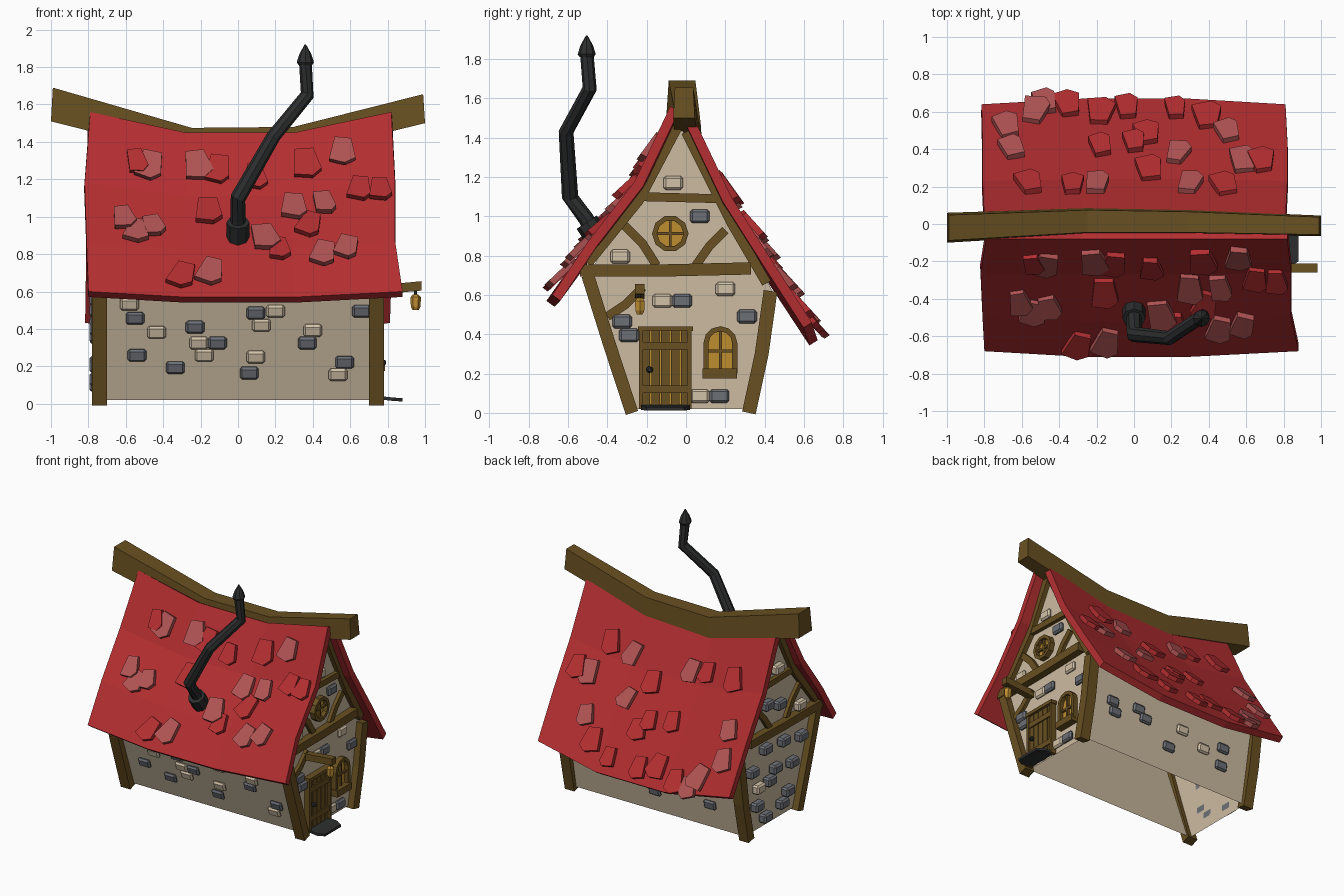
import bpy, math, random
from mathutils import Vector as V

if "Cube" in bpy.data.objects:
    bpy.data.objects.remove(bpy.data.objects["Cube"])
random.seed(4)

def mat(name, r, g, b):
    m = bpy.data.materials.new(name)
    m.diffuse_color = (r, g, b, 1)
    m.use_nodes = True
    m.node_tree.nodes["Principled BSDF"].inputs["Base Color"].default_value = m.diffuse_color
    return m

RED = mat("roof red", .45, .027, .03)
ROSE = mat("faded tile", .43, .085, .085)
WOOD = mat("timber", .14, .08, .015)
PLASTER = mat("plaster", .61, .5, .36)
GREY = mat("grey stone", .15, .16, .18)
PALE = mat("pale stone", .65, .54, .39)
IRON = mat("iron", .026, .027, .028)
GLASS = mat("amber glass", .52, .27, .03)

def mesh(name, verts, faces, m):
    me = bpy.data.meshes.new(name)
    me.from_pydata([tuple(v) for v in verts], [], faces)
    me.materials.append(m)
    ob = bpy.data.objects.new(name, me)
    bpy.context.collection.objects.link(ob)
    return ob

def loft(name, rings, m, closed=False):
    """Skin a list of equal rings, capped or joined in a loop."""
    k, n = len(rings[0]), len(rings)
    faces = []
    for i in range(n if closed else n - 1):
        p, q = i * k, (i + 1) % n * k
        faces += [(p + j, p + (j + 1) % k, q + (j + 1) % k, q + j) for j in range(k)]
    if not closed:
        faces += [tuple(range(k))[::-1], tuple(range((n - 1) * k, n * k))]
    ob = mesh(name, [v for r in rings for v in r], faces, m)
    import bmesh
    bm = bmesh.new()
    bm.from_mesh(ob.data)
    bmesh.ops.recalc_face_normals(bm, faces=bm.faces)
    bm.to_mesh(ob.data)
    bm.free()
    return ob

def slab(name, pts, frame, d, m):
    o, u, v, n = frame
    base = [o + u * a + v * b for a, b in pts]
    return loft(name, [base, [p + n * d for p in base]], m)

def rect(a, b, w, h):
    return [(a - w/2, b - h/2), (a + w/2, b - h/2), (a + w/2, b + h/2), (a - w/2, b + h/2)]

def ribbon(name, pts, w, frame, d, m, closed=False):
    """Plank of width w following a path in the frame's plane."""
    o, u, v, n = frame
    P = [V(p) for p in pts]
    rings = []
    for i, p in enumerate(P):
        a = P[i - 1] if i or closed else p
        b = P[(i + 1) % len(P)] if closed or i < len(P) - 1 else p
        t = (b - a).normalized()
        s = V((-t.y, t.x)) * w / 2
        l, r = [o + u * q.x + v * q.y for q in (p + s, p - s)]
        rings.append([l, r, r + n * d, l + n * d])
    return loft(name, rings, m, closed)

def tube(name, pts, radii, m, sides=8):
    P = [V(p) for p in pts]
    rings = []
    for i, p in enumerate(P):
        t = (P[min(i + 1, len(P) - 1)] - P[max(i - 1, 0)]).normalized()
        a = t.cross(V((0, 1, 0))).normalized()
        b = a.cross(t)
        rings.append([p + (a * math.cos(k * math.tau / sides) + b * math.sin(k * math.tau / sides)) * radii[i]
                      for k in range(sides)])
    return loft(name, rings, m)

def gable(side, x=.73):
    return V((side * x, 0, 0)), V((0, 1, 0)), V((0, 0, 1)), V((side, 0, 0))

# Walls: open-bottomed shell
prof = [(-.26, .02), (-.5, .7), (-.03, 1.46), (.44, .62), (.33, .02)]
mesh("walls", [(x, y, z) for x in (-.73, .73) for y, z in prof],
     [(0, 1, 2, 3, 4), (9, 8, 7, 6, 5), (0, 5, 6, 1), (3, 8, 9, 4)], PLASTER)

# Roof slopes: outer profile per side, sagging in the middle
SLOPE = {-1: [(-.08, 1.56), (-.26, 1.18), (-.5, .87), (-.68, .6)],
         1: [(.03, 1.52), (.23, 1.1), (.44, .77), (.64, .46)]}
EDGE = {-1: [(-.79, .82), (-.82, .84), (-.81, .84), (-.8, .88)],
        1: [(-.8, .81), (-.81, .82), (-.81, .82), (-.815, .81)]}
SAG = {-1: [.11, .07, .05, .03], 1: [.09, .08, .08, .09]}

def roof_vert(s, i, j):
    y, z = SLOPE[s][j]
    x0, x1 = EDGE[s][j]
    mid = i in (1, 2)
    return V(((x0, -.28, .3, x1)[i], y + s * .01 * j * mid, z - SAG[s][j] * mid))

for s, name in ((-1, "front_roof"), (1, "back_roof")):
    faces = []
    for i in range(3):
        for j in range(3):
            f = (i*4 + j, i*4 + j + 1, i*4 + j + 5, i*4 + j + 4)
            faces.append(f if s < 0 else f[::-1])
    ob = mesh(name, [roof_vert(s, i, j) for i in range(4) for j in range(4)], faces, RED)
    mod = ob.modifiers.new("thickness", "SOLIDIFY")
    mod.thickness, mod.offset = .05, -1

def surf(s, x, t):
    """Point on a roof slope, t = 0 at ridge to 1 at eave."""
    j = min(int(t * 3), 2)
    f = t * 3 - j
    i = 0 if x < -.28 else 1 if x < .3 else 2
    a, b = [roof_vert(s, k, j).lerp(roof_vert(s, k, j + 1), f) for k in (i, i + 1)]
    return a.lerp(b, (x - a.x) / (b.x - a.x))

def tile(s, x, val, axis, m):
    t = min((k / 100 for k in range(101)), key=lambda q: abs(surf(s, x, q)[axis] - val))
    t = min(max(t, .03), .96)
    p = surf(s, x, t)
    down = (surf(s, x, t + .03) - surf(s, x, t - .03)).normalized()
    n = V((1, 0, 0)).cross(down) * (1 if s > 0 else -1)
    n.normalize()
    down = (down + n * .16).normalized()
    u = (V((1, 0, 0)) + down * random.uniform(-.35, .35)).normalized()
    v = n.cross(u) * (1 if n.cross(u).dot(down) > 0 else -1)
    v = (v + n * .16).normalized()
    k = random.uniform(.85, 1.1)
    pts = [(a * k + random.uniform(-.008, .008), b * k) for a, b in
           [(-.045, -.085), (.045, -.08), (.07, .05), (.025, .09), (-.065, .07)]]
    slab("roof_tile", pts, (p + n * .008, u, v, n), .033, m)

R, P = RED, ROSE
for x, z, m in [(-.54, 1.29, R), (-.47, 1.27, P), (-.22, 1.27, P), (-.11, 1.25, R), (.09, 1.21, R),
                (.36, 1.28, R), (.56, 1.34, P), (.65, 1.14, R), (.76, 1.14, R), (.3, 1.04, P),
                (.46, 1.06, P), (.38, .95, R), (-.16, 1.02, R), (-.61, .98, P), (-.54, .91, P),
                (-.45, .94, P), (.14, .88, P), (.22, .82, R), (.46, .79, P), (.58, .83, P),
                (-.3, .68, R), (-.15, .7, P)]:
    tile(-1, x, z, 2, m)
for x, y, m in [(-.48, .66, P), (-.53, .59, P), (-.68, .51, P), (-.65, .39, P), (-.36, .62, R),
                (-.18, .58, R), (-.04, .61, R), (.22, .6, R), (.07, .47, R), (.39, .56, R), (.5, .48, P),
                (-.18, .4, R), (0, .42, R), (.23, .36, P), (.08, .28, R), (-.56, .2, R), (-.33, .19, R),
                (-.2, .2, P), (.3, .2, P), (.48, .19, R), (.58, .32, P), (.68, .32, R)]:
    tile(1, x, y, 1, m)

# Sagging ridge beam
loft("ridge_beam", [[V((x, y - w, a)), V((x, y + w, a)), V((x * .99, y + w * .85, b)), V((x * .99, y - w * .85, b))]
     for x, y, w, a, b in [(-1, -.02, .08, 1.51, 1.69), (-.25, .015, .07, 1.32, 1.475),
                           (.3, .01, .065, 1.33, 1.48), (1, -.01, .055, 1.5, 1.655)]], WOOD)

# Timber framing on both gables
for s in (1, -1):
    for name, pts, w, d in [
            ("front_post", [(-.275, 0), (-.39, .35), (-.5, .7)], .065, .08),
            ("back_post", [(.32, 0), (.385, .3), (.43, .62)], .07, .08),
            ("tie_beam", [(-.54, .725), (-.1, .725), (.33, .735)], .062, .085),
            ("front_rafter", [(-.5, .76), (-.24, 1.08), (-.04, 1.46)], .05, .065),
            ("back_rafter", [(0, 1.43), (.235, .96), (.41, .66)], .05, .065),
            ("collar_beam", [(-.23, 1.1), (.16, 1.09)], .045, .06),
            ("front_brace", [(-.32, .96), (-.22, .86), (-.15, .75)], .045, .055),
            ("back_brace", [(.2, .93), (.12, .85), (.05, .75)], .045, .055)]:
        ribbon(name, pts, w, gable(s, .7), d, WOOD)
ribbon("knee_brace", [(-.4, .49), (-.31, .55), (-.22, .64)], .045, gable(1, .7), .055, WOOD)

# Wall stones
def stones(frame, d, spots, m):
    for a, b in spots:
        ob = slab("wall_stone", rect(a, b, .1, .07), frame, d, m)
        mod = ob.modifiers.new("bevel", "BEVEL")
        mod.width, mod.segments = .012, 1

v = V((0, -.24, .68)).normalized()
front = (V((0, -.253, 0)), V((1, 0, 0)), v, V((0, -v.z, v.y)))
v = V((0, .11, .6)).normalized()
back = (V((0, .326, 0)), V((1, 0, 0)), v, V((0, v.z, -v.y)))
stones(front, .03, [(-.55, .49), (-.23, .44), (-.11, .35), (-.54, .28), (-.335, .21), (.06, .18),
                    (.095, .52), (.37, .35), (.57, .24), (.66, .53)], GREY)
stones(front, .03, [(-.435, .41), (-.21, .35), (-.18, .28), (.095, .27), (.125, .45), (.2, .53),
                    (.4, .42), (.535, .17), (-.58, .57)], PALE)
stones(back, .03, [(.53, .36), (.5, .29), (.3, .38), (.23, .33), (0, .2), (-.47, .35), (-.47, .22)], GREY)
stones(back, .03, [(-.1, .36), (-.3, .29)], PALE)
stones(gable(1), .035, [(-.325, .465), (-.29, .395), (-.02, .57), (.31, .49), (.07, 1.0), (.17, .085)], GREY)
stones(gable(1), .03, [(-.12, .57), (.2, .63), (-.065, 1.17), (-.335, .795), (.07, .085)], PALE)
stones(gable(-1), .065, [(.28, .5), (.12, .62), (-.1, .6), (-.31, .56), (0, .43), (.07, .36), (-.2, .4),
                         (.22, .22), (.12, .1), (-.15, .2), (-.08, .13), (.1, .95), (-.05, .9)], GREY)
stones(gable(-1), .06, [(-.03, 1.18), (.2, .35), (-.3, .8)], PALE)

# Plank door
G = gable(1)
slab("door_light", rect(-.105, .23, .24, .38), G, .012, GLASS)
for k in range(5):
    slab("door_plank", rect(-.205 + k * .05, .225, .043, .39 - .008 * (k % 2)), G, .03, WOOD)
for z in (.12, .34):
    slab("door_strap", rect(-.105, z, .23, .04), G, .04, WOOD)
slab("door_lintel", rect(-.105, .428, .28, .025), G, .05, WOOD)
for y in (-.228, .018):
    slab("door_jamb", rect(y, .22, .02, .4), G, .045, WOOD)
tube("door_knob", [(.75, -.185, .22), (.775, -.185, .22), (.79, -.185, .22)], [.01, .018, .01], IRON)
loft("doorstep", [[V((x, -.23 + i, z)), V((x, .02 - i, z)), V((x, .02 - i, z + .018)), V((x, -.23 + i, z + .018))]
     for x, z, i in [(.74, .025, 0), (.83, .015, 0), (.88, .012, .03)]], IRON)

# Arched window
def arch(r):
    return [(.175 - r, .2)] + [(.175 - r * math.cos(k * math.pi / 6), .355 + r * math.sin(k * math.pi / 6))
                               for k in range(7)] + [(.175 + r, .2)]
slab("arched_pane", arch(.07), G, .009, GLASS)
ribbon("arched_frame", arch(.073), .026, G, .04, WOOD)
slab("arched_mullion", rect(.175, .31, .016, .24), G, .025, WOOD)
slab("arched_crossbar", rect(.175, .315, .14, .016), G, .025, WOOD)
slab("window_sill", rect(.172, .2, .175, .05), G, .055, WOOD)

# Round window
def ring(r):
    return [(-.08 + r * math.cos(k * math.pi / 5), .912 + r * math.sin(k * math.pi / 5)) for k in range(10)]
slab("round_pane", ring(.075), G, .009, GLASS)
ribbon("round_frame", ring(.08), .026, G, .04, WOOD, True)
slab("round_mullion", rect(-.08, .912, .015, .15), G, .025, WOOD)
slab("round_crossbar", rect(-.08, .912, .15, .015), G, .025, WOOD)

# Lantern on its arm
loft("lantern_arm", [[V((x, -.26, z)), V((x, -.21, z)), V((x, -.21, z + .05)), V((x, -.26, z + .05))]
     for x, z in [(.71, .58), (.98, .605)]], WOOD)
tube("lantern_hook", [(.95, -.235, .62), (.95, -.235, .57)], [.008, .008], IRON, 6)
tube("lantern", [(.95, -.235, z) for z in (.585, .57, .52, .5)], [.014, .028, .026, .016], GLASS, 6)

# Crooked stovepipe
tube("stovepipe", [(0, -.46, .9), (0, -.51, .99), (0, -.59, 1.1), (.19, -.61, 1.43), (.37, -.49, 1.65),
                   (.36, -.505, 1.83)], [.04, .04, .042, .038, .037, .034], IRON)
tube("pipe_collar", [(0, -.425, .85), (0, -.505, .97)], [.062, .062], IRON)
tube("pipe_cap", [(.36, -.505, z) for z in (1.81, 1.825, 1.87, 1.92)], [.036, .046, .032, .004], IRON)
